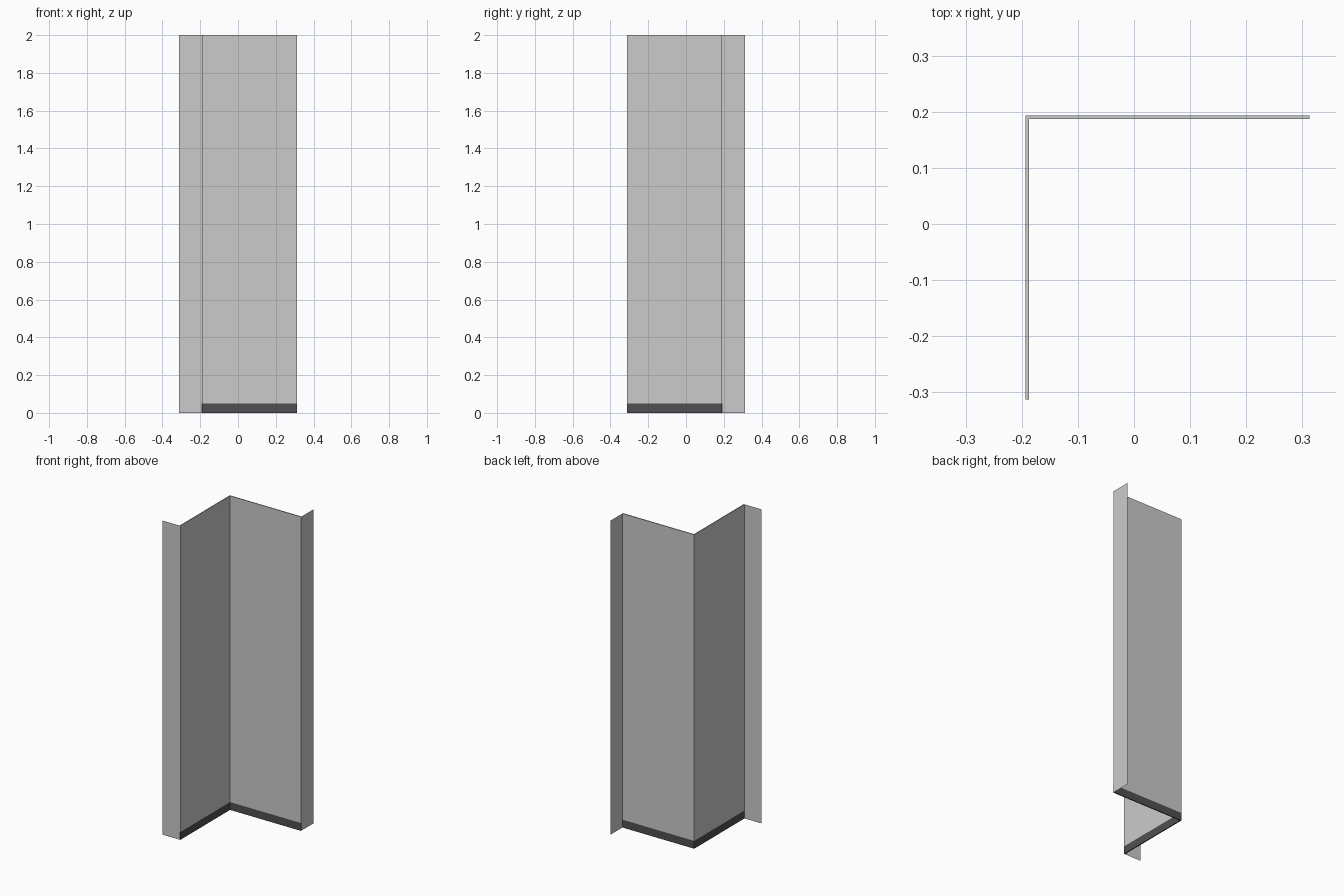
import bpy, bmesh

if "Cube" in bpy.data.objects:
    bpy.data.objects.remove(bpy.data.objects["Cube"])

E = 0.3125           # outer extent
I, O = 0.1875, 0.1935  # inner and outer wall planes
H, BAND = 2.0, 0.05

# L-shaped footprint of the corner wall, anticlockwise
FOOTPRINT = [(-O, -E), (-I, -E), (-I, I), (E, I), (E, O), (-O, O)]


def material(name, value):
    m = bpy.data.materials.new(name)
    m.diffuse_color = (value, value, value, 1)
    m.use_nodes = True
    m.node_tree.nodes["Principled BSDF"].inputs["Base Color"].default_value = m.diffuse_color
    return m


def finish(name, bm, mat=None):
    mesh = bpy.data.meshes.new(name)
    bm.to_mesh(mesh)
    bm.free()
    ob = bpy.data.objects.new(name, mesh)
    bpy.context.collection.objects.link(ob)
    if mat:
        mesh.materials.append(mat)
    return ob


def band(name, z0, z1, mat=None, cap_bottom=False, cap_top=False):
    """Run the footprint between two heights, capping only exposed ends."""
    bm = bmesh.new()
    low = [bm.verts.new((x, y, z0)) for x, y in FOOTPRINT]
    high = [bm.verts.new((x, y, z1)) for x, y in FOOTPRINT]
    n = len(low)
    for i in range(n):
        j = (i + 1) % n
        bm.faces.new((low[i], low[j], high[j], high[i]))
    # Caps split along the mitre of the corner
    for a in ((0, 1, 2, 5), (5, 2, 3, 4)):
        if cap_top:
            bm.faces.new([high[i] for i in a])
        if cap_bottom:
            bm.faces.new([low[i] for i in reversed(a)])
    return finish(name, bm, mat)


def flange(name, a, b):
    """Thin full-height return sheet."""
    bm = bmesh.new()
    bm.faces.new([bm.verts.new(c) for c in
                  ((*a, 0), (*b, 0), (*b, H), (*a, H))])
    return finish(name, bm)


# Corner wall with skirting and top trim
band("skirting", 0, BAND, material("dark_grey", 0.08), cap_bottom=True)
band("corner_wall", BAND, H - BAND)
band("top_trim", H - BAND, H, material("mid_grey", 0.55), cap_top=True)

# Return flanges at both free ends
flange("left_flange", (-E, -E), (-O, -E))
flange("right_flange", (E, O), (E, E))
